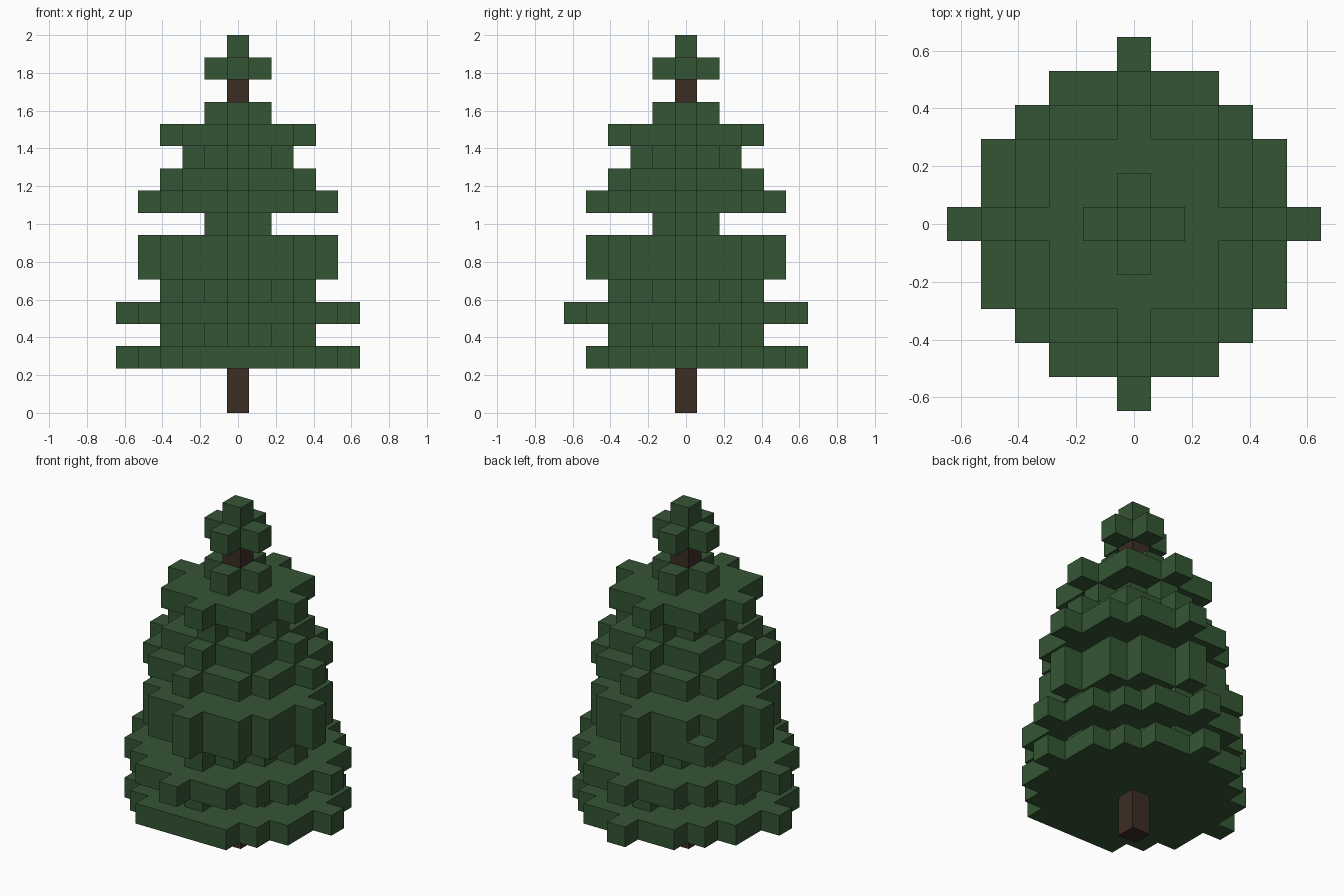
import bpy
import bmesh
from mathutils import Vector

cube = bpy.data.objects.get("Cube")
if cube:
    bpy.data.objects.remove(cube, do_unlink=True)

UNIT = 2 / 17          # edge of one block
REACH = range(-5, 6)


def material(name, color):
    mat = bpy.data.materials.new(name)
    mat.use_nodes = True
    mat.diffuse_color = color
    bsdf = next(n for n in mat.node_tree.nodes if n.type == 'BSDF_PRINCIPLED')
    bsdf.inputs["Base Color"].default_value = color
    bsdf.inputs["Roughness"].default_value = 0.9
    return mat


# Tier outlines: disc, diamond, and wide skirt with four tips
def disc(r):
    return {(x, y) for x in REACH for y in REACH if x * x + y * y <= r * r}


def diamond(r):
    return {(x, y) for x in REACH for y in REACH if abs(x) + abs(y) <= r}


def skirt():
    wide = {(x, y) for x in REACH for y in REACH if x * x + y * y <= 20}
    return wide | {(5, 0), (-5, 0), (0, 5), (0, -5)}


# Tiers of foliage from the lowest branch upward
tiers = {
    2: skirt() - {(0, -5)},
    3: diamond(3),
    4: skirt(),
    5: diamond(3),
    6: disc(4) | {(-3, 3)},
    7: disc(4),
    8: diamond(1),
    9: disc(4),
    10: disc(3),
    11: diamond(2),
    12: disc(3),
    13: diamond(1),
    15: diamond(1),
    16: diamond(0),
}
trunk = {(0, 0, k) for k in range(15)}
foliage = {(x, y, k) for k, tier in tiers.items() for x, y in tier} - trunk
solid = trunk | foliage


# Join blocks into one shell, keeping only the exposed sides
def build_blocks(name, cells, mat):
    bm = bmesh.new()
    for cell in sorted(cells):
        centre = Vector((cell[0], cell[1], cell[2] + 0.5)) * UNIT
        for axis in range(3):
            for sign in (-1, 1):
                n = Vector((0, 0, 0))
                n[axis] = sign
                if tuple(int(c + d) for c, d in zip(cell, n)) in solid:
                    continue
                u = Vector((0, 0, 0))
                u[(axis + 1) % 3] = 1
                v = n.cross(u)
                corners = (-u - v, u - v, u + v, v - u)
                bm.faces.new([bm.verts.new(centre + (n + c) * UNIT / 2)
                              for c in corners])
    bmesh.ops.remove_doubles(bm, verts=bm.verts[:], dist=UNIT / 100)
    mesh = bpy.data.meshes.new(name)
    bm.to_mesh(mesh)
    bm.free()
    mesh.materials.append(mat)
    obj = bpy.data.objects.new(name, mesh)
    bpy.context.collection.objects.link(obj)
    return obj


build_blocks("trunk", trunk, material("dark_bark", (0.045, 0.026, 0.018, 1)))
build_blocks("foliage", foliage, material("needle_green", (0.034, 0.091, 0.034, 1)))
